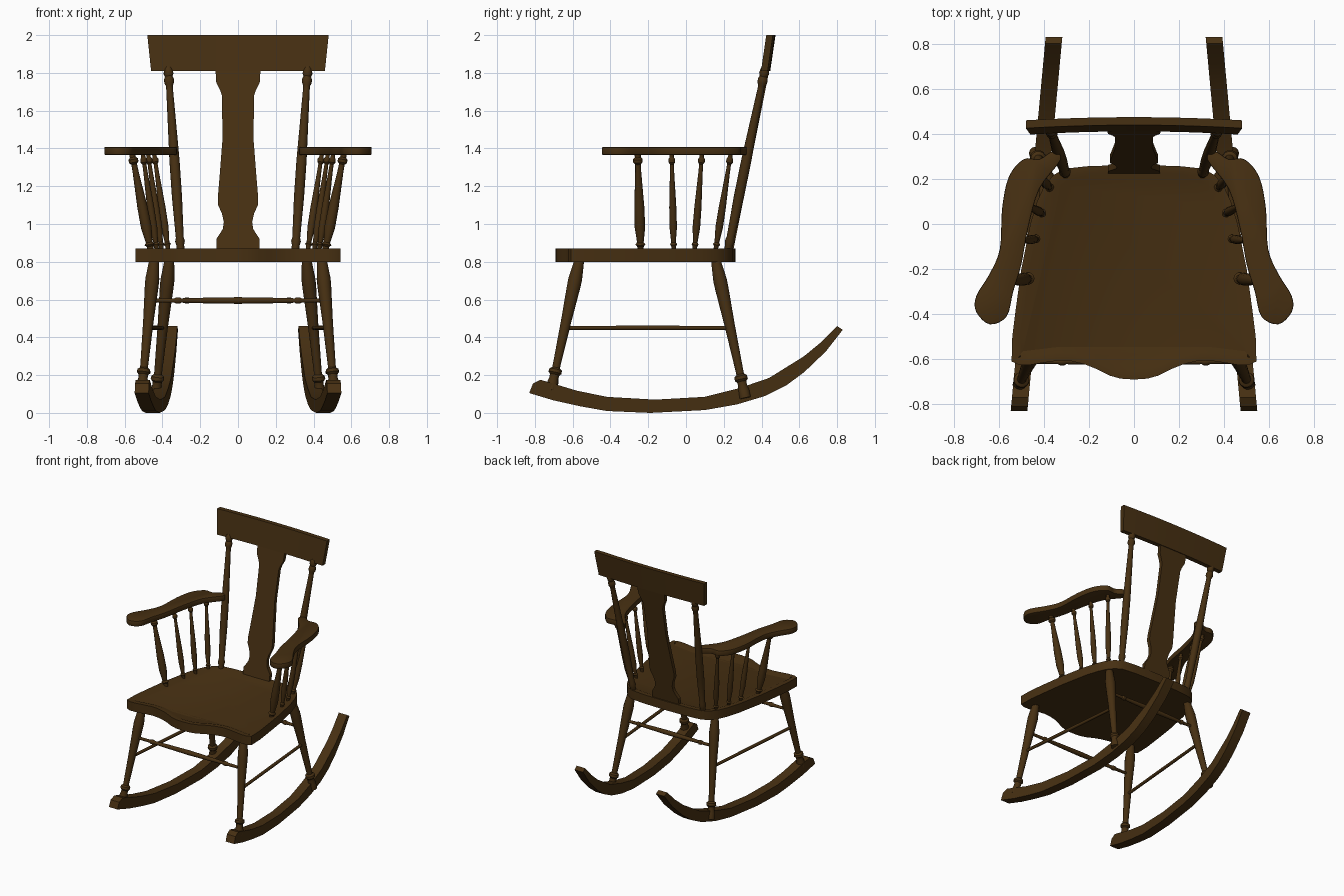
import bpy, bmesh, math
from mathutils import Vector

if "Cube" in bpy.data.objects:
    bpy.data.objects.remove(bpy.data.objects["Cube"])

wood = bpy.data.materials.new("dark brown wood")
wood.diffuse_color = (0.062, 0.029, 0.006, 1)
wood.use_nodes = True
wood.node_tree.nodes["Principled BSDF"].inputs["Base Color"].default_value = wood.diffuse_color


def finish(name, bm, mirror=False):
    bmesh.ops.recalc_face_normals(bm, faces=bm.faces)
    me = bpy.data.meshes.new(name)
    bm.to_mesh(me)
    bm.free()
    me.materials.append(wood)
    ob = bpy.data.objects.new(name, me)
    bpy.context.collection.objects.link(ob)
    if mirror:
        ob.modifiers.new("mirror", "MIRROR")
    return ob


def loft(bm, rings, cap=True):
    """Skin closed rings of points, with end caps."""
    vs = [[bm.verts.new(p) for p in r] for r in rings]
    n = len(vs[0])
    for a, b in zip(vs, vs[1:]):
        for i in range(n):
            j = (i + 1) % n
            bm.faces.new((a[i], a[j], b[j], b[i]))
    if cap:
        bm.faces.new(vs[0][::-1])
        bm.faces.new(vs[-1])


def turned(name, p0, p1, profile, mirror=True, segs=14):
    """Lathe-turned stick from p0 to p1, profile = (fraction, radius)."""
    p0, p1 = Vector(p0), Vector(p1)
    d = p1 - p0
    q = d.to_track_quat('Z', 'Y')
    bm = bmesh.new()
    loft(bm, [[p0 + d * t + q @ Vector((r * math.cos(2 * math.pi * i / segs),
                                        r * math.sin(2 * math.pi * i / segs), 0))
               for i in range(segs)] for t, r in profile])
    return finish(name, bm, mirror)


def smooth_loop(pts, n=4):
    """Closed Catmull-Rom curve through 2D points."""
    out, m = [], len(pts)
    for i in range(m):
        a, b, c, d = (Vector(pts[(i + k) % m]) for k in (-1, 0, 1, 2))
        for s in range(n):
            t = s / n
            out.append(0.5 * (2 * b + (c - a) * t + (2 * a - 5 * b + 4 * c - d) * t * t
                              + (3 * b - a - 3 * c + d) * t ** 3))
    return out


# rockers, toed in toward the back
top = [(-.77, .175), (-.58, .118), (-.42, .085), (-.165, .07), (.10, .085), (.28, .13),
       (.44, .185), (.625, .30), (.71, .37), (.80, .46)]
bottom = [(.83, .44), (.74, .325), (.625, .215), (.53, .145), (.42, .09), (.27, .045),
          (.10, .015), (-.19, 0), (-.42, .01), (-.56, .035), (-.70, .066), (-.83, .105), (-.81, .155)]
bm = bmesh.new()
loft(bm, [[(.51 - (y + .83) * .0934 + dx, y, z) for y, z in top + bottom] for dx in (-.037, .037)])
finish("rocker", bm, True)

# seat with a shallow dished top
half = [(0, -.69), (.06, -.686), (.11, -.672), (.17, -.642), (.22, -.622), (.28, -.608), (.33, -.605),
        (.40, -.615), (.46, -.625), (.51, -.625), (.543, -.61), (.54, -.50), (.525, -.38), (.50, -.2),
        (.46, 0), (.43, .1), (.40, .165), (.36, .215), (.31, .245), (.2, .257), (0, .262)]
outline = half + [(-x, y) for x, y in half[-2:0:-1]]
bm = bmesh.new()
loft(bm, [[(x, y, z) for x, y in outline] for z in (.80, .87)])
bmesh.ops.recalc_face_normals(bm, faces=bm.faces)
bm.faces.ensure_lookup_table()
top_face = [f for f in bm.faces if f.normal.z > .9]
bmesh.ops.inset_region(bm, faces=top_face, thickness=.035, depth=0)
bmesh.ops.inset_region(bm, faces=top_face, thickness=.025, depth=-.01)
finish("seat", bm)

# legs
leg = [(0, .024), (.06, .029), (.17, .037), (.24, .036), (.5, .028), (.85, .021), (.88, .021),
       (.895, .034), (.92, .036), (.935, .026), (.96, .024), (1, .03), (1.06, .03)]
turned("front_leg", (.443, -.562, .82), (.505, -.705, .16), leg)
turned("rear_leg", (.362, .155, .82), (.432, .305, .12), leg)

# stretchers
bar = [(0, .010), (.13, .012), (.14, .017), (.16, .017), (.17, .012), (.3, .015), (.5, .018),
       (.7, .015), (.83, .012), (.84, .017), (.86, .017), (.87, .012), (1, .010)]
turned("front_stretcher", (-.455, -.61, .595), (.455, -.61, .595), bar, False)
turned("rear_stretcher", (-.385, .205, .595), (.385, .205, .595), bar, False)
turned("side_stretcher", (.477, -.64, .45), (.40, .235, .45), [(0, .011), (.5, .012), (1, .011)])

# back posts
post = [(0, .02), (.04, .021), (.06, .026), (.08, .021), (.3, .027), (.5, .027), (.88, .018),
        (.9, .018), (.915, .026), (.935, .026), (.95, .02), (.965, .026), (.985, .024), (1, .018)]
turned("back_post", (.303, .22, .85), (.37, .42, 1.83), post)

# armrests
arm = [(.325, .285), (.36, .322), (.42, .288), (.49, .287), (.555, .21), (.585, .07), (.595, -.11),
       (.64, -.22), (.70, -.32), (.70, -.39), (.64, -.445), (.565, -.41), (.536, -.30),
       (.50, -.18), (.47, -.02), (.42, .155)]
loop = smooth_loop(arm)
bm = bmesh.new()
cx, cy = .53, -.05
loft(bm, [[(p.x, p.y, z) for p in loop] for z in (1.365, 1.408)])
bmesh.ops.recalc_face_normals(bm, faces=bm.faces)
rim = [e for e in bm.edges if abs(e.verts[0].co.z - e.verts[1].co.z) < 1e-4]
bmesh.ops.bevel(bm, geom=rim, offset=.006, segments=2, profile=.5, affect='EDGES')
finish("armrest", bm, True)

# arm spindles: the front one is thicker
spindle = [(0, .6), (.06, .65), (.08, 1), (.1, .65), (.25, 1.05), (.45, 1), (.8, .6),
           (.88, .55), (.9, .95), (.93, .95), (.95, .6), (1, .6)]
for i, (a, b, r) in enumerate([((.46, -.24), (.562, -.256), .027), ((.428, -.065), (.505, -.076), .019),
                               ((.402, .045), (.477, .085), .019), ((.368, .155), (.445, .238), .019)]):
    turned(f"arm_spindle_{i + 1}", (*a, .85), (*b, 1.38), [(t, k * r) for t, k in spindle])

# back splat, leaning with the posts
side = [(.115, .86), (.115, .92), (.098, .945), (.08, .975), (.075, 1.01), (.085, 1.055), (.105, 1.10),
        (.107, 1.14), (.10, 1.22), (.082, 1.45), (.085, 1.68), (.095, 1.71), (.115, 1.75), (.12, 1.83)]
bm = bmesh.new()
rings = []
for w, z in side:
    y = .238 + (z - .87) * .20
    rings.append([(-w, y - .014, z), (w, y - .014, z), (w, y + .014, z), (-w, y + .014, z)])
loft(bm, rings)
finish("back_splat", bm)

# crest rail, slightly bowed and leaning back
bm = bmesh.new()
rings = []
for i in range(17):
    u = i / 8 - 1
    bow = .014 * (1 - u * u)
    rings.append([(u * .46, .397 + bow, 1.81), (u * .46, .432 + bow, 1.81),
                  (u * .48, .460 + bow, 2.0), (u * .48, .425 + bow, 2.0)])
loft(bm, rings)
finish("crest_rail", bm)

# smooth the round parts, keep edges sharp
for ob in bpy.data.objects:
    ob.select_set(True)
    bpy.context.view_layer.objects.active = ob
bpy.ops.object.shade_smooth_by_angle(angle=math.radians(30))
